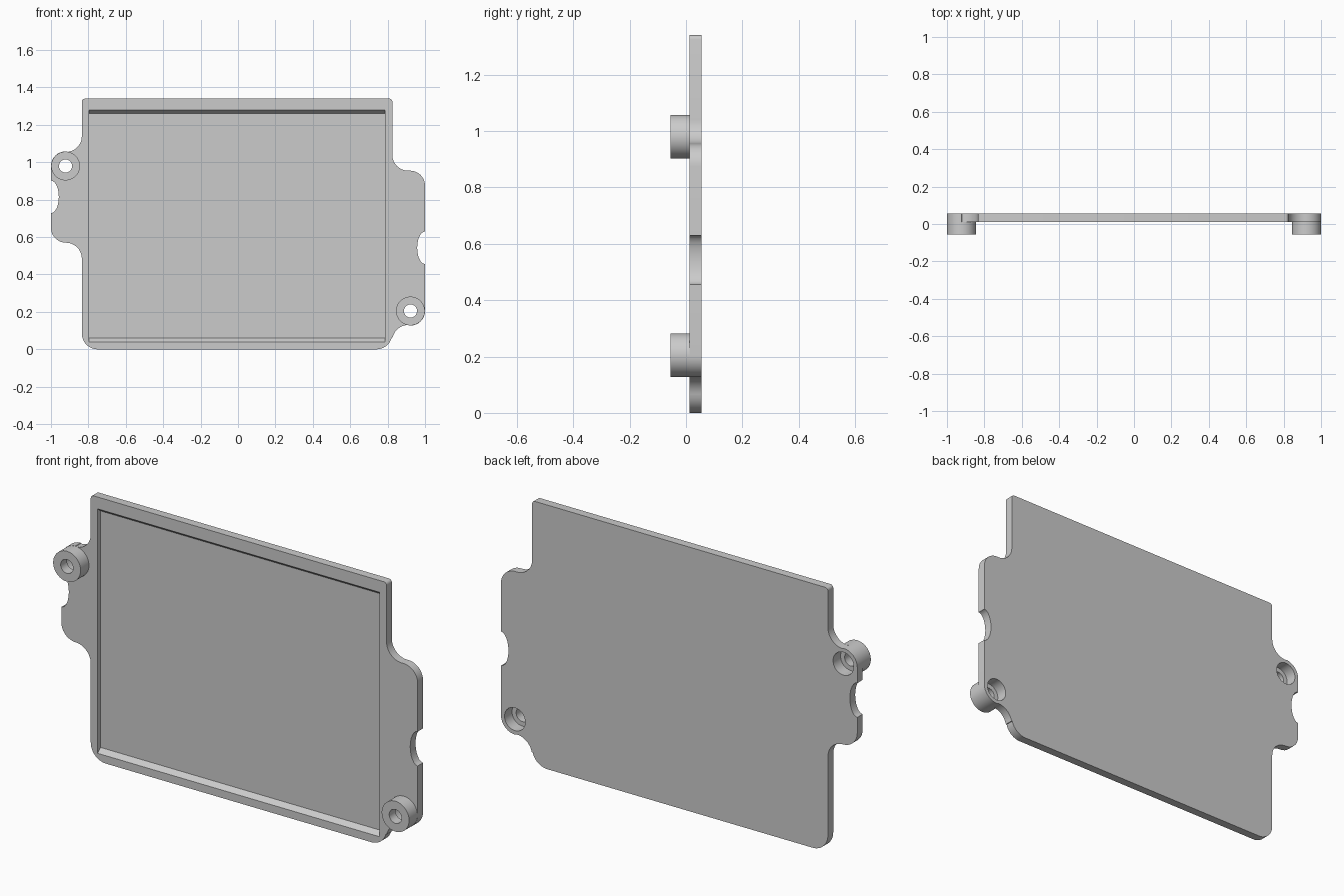
import bpy, bmesh
from math import cos, sin, radians, tau

if "Cube" in bpy.data.objects:
    bpy.data.objects.remove(bpy.data.objects["Cube"])

FRONT, FACE, BACK = -0.055, 0.012, 0.055   # y of boss tips, plate front, plate back
BOSSES = {"upper_left_boss": (-0.922, 0.98), "lower_right_boss": (0.922, 0.205)}


def arc(cx, cz, r, a0, a1, rx=None, n=12):
    angles = [radians(a0 + (a1 - a0) * i / n) for i in range(n + 1)]
    return [(cx + (rx or r) * cos(a), cz + r * sin(a)) for a in angles]


def finish(bm, name):
    bmesh.ops.recalc_face_normals(bm, faces=bm.faces)
    me = bpy.data.meshes.new(name)
    bm.to_mesh(me)
    bm.free()
    ob = bpy.data.objects.new(name, me)
    bpy.context.collection.objects.link(ob)
    return ob


def prism(name, points, offset):
    """Fill a loop of 3D points and extrude it by offset."""
    bm = bmesh.new()
    face = bm.faces.new([bm.verts.new(p) for p in points])
    res = bmesh.ops.extrude_face_region(bm, geom=[face], use_keep_orig=True)
    moved = [v for v in res["geom"] if isinstance(v, bmesh.types.BMVert)]
    bmesh.ops.translate(bm, verts=moved, vec=offset)
    return finish(bm, name)


def ring(name, x, z, profile, n=48):
    """Revolve a closed (radius, y) profile around a y-parallel axis."""
    bm = bmesh.new()
    loops = [[bm.verts.new((x + r * cos(tau * i / n), y, z + r * sin(tau * i / n)))
              for r, y in profile] for i in range(n)]
    m = len(profile)
    for i in range(n):
        a, b = loops[i], loops[(i + 1) % n]
        for j in range(m):
            k = (j + 1) % m
            bm.faces.new((a[j], a[k], b[k], b[j]))
    return finish(bm, name)


def select(ob):
    bpy.ops.object.select_all(action='DESELECT')
    ob.select_set(True)
    bpy.context.view_layer.objects.active = ob


def cut(ob, cutter):
    cutter.hide_render = True
    mod = ob.modifiers.new("cut", 'BOOLEAN')
    mod.operation, mod.solver, mod.object = 'DIFFERENCE', 'EXACT', cutter
    select(ob)
    bpy.ops.object.modifier_apply(modifier=mod.name)
    bpy.data.objects.remove(cutter)


# Plate outline, counter-clockwise from the bottom left corner
outline = (
    arc(-0.75, 0.085, 0.085, 180, 270) + arc(0.74, 0.085, 0.085, 270, 345)
    # right ear: fillet, boss corner, notch, upper corner, fillet
    + arc(0.91, 0.045, 0.085, 168, 90) + arc(0.922, 0.205, 0.078, 270, 360)
    + arc(1, 0.543, 0.087, 270, 90, rx=0.042) + arc(0.92, 0.875, 0.08, 0, 90)
    + arc(0.91, 1.04, 0.085, 270, 180)
    # top corners
    + arc(0.81, 1.325, 0.015, 0, 90, n=4) + arc(-0.82, 1.325, 0.015, 90, 180, n=4)
    # left ear: fillet, boss corner, notch, lower corner, fillet
    + arc(-0.92, 1.14, 0.085, 360, 270) + arc(-0.922, 0.98, 0.078, 90, 180)
    + arc(-1, 0.815, 0.087, 90, -90, rx=0.042) + arc(-0.92, 0.65, 0.08, 180, 270)
    + arc(-0.92, 0.485, 0.085, 90, 0))
plate = prism("cover_plate", [(x, FACE, z) for x, z in outline], (0, BACK - FACE, 0))

# Shallow front recess with sloped top and bottom walls
slope = [(FACE - 0.025, 0.02), (FACE + 0.025, 0.06),
         (FACE + 0.025, 1.26), (FACE - 0.025, 1.30)]
cut(plate, prism("recess_cutter", [(-0.797, y, z) for y, z in slope], (1.584, 0, 0)))

# Screw bosses, counterbored from the back through the plate
for name, (x, z) in BOSSES.items():
    disc = [(px, FACE - 0.05, pz) for px, pz in arc(x, z, 0.058, 0, 360, n=48)[:-1]]
    cut(plate, prism("hole_cutter", disc, (0, 0.15, 0)))
    boss = ring(name, x, z, [(0.035, FRONT), (0.077, FRONT), (0.077, FACE),
                             (0.058, FACE), (0.058, -0.005), (0.035, -0.005)])
    select(boss)
    bpy.ops.object.shade_smooth_by_angle(angle=radians(30))

select(plate)
bpy.ops.object.shade_smooth_by_angle(angle=radians(30))
